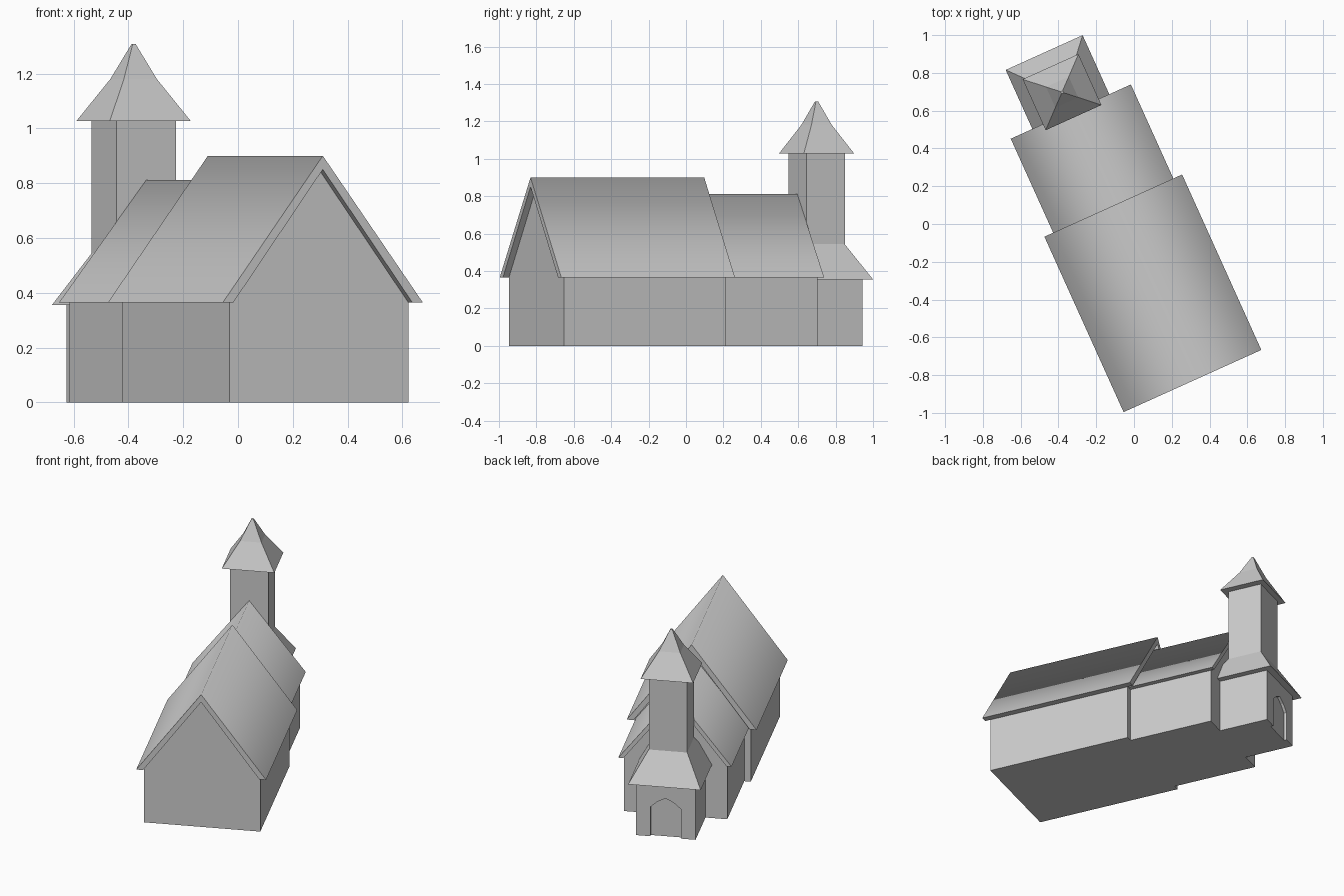
import bpy, bmesh, math

if "Cube" in bpy.data.objects:
    bpy.data.objects.remove(bpy.data.objects["Cube"])

ANGLE = math.radians(24.3)   # whole building is turned about z
CX = -0.06                   # building centreline in its own frame
TY = 0.793                   # tower centre along the building


def finish(name, bm, smooth_edge=None):
    """Turn a bmesh into a rotated object; smooth_edge picks edges left soft."""
    bmesh.ops.recalc_face_normals(bm, faces=bm.faces)
    if smooth_edge:
        for f in bm.faces:
            f.smooth = True
        for e in bm.edges:
            e.smooth = smooth_edge(e)
    mesh = bpy.data.meshes.new(name)
    bm.to_mesh(mesh)
    bm.free()
    ob = bpy.data.objects.new(name, mesh)
    ob.rotation_euler.z = ANGLE
    bpy.context.collection.objects.link(ob)
    return ob


def extrude(name, profile, y0, y1, smooth_edge=None):
    """Extrude an (x, z) profile along the building from y0 to y1."""
    bm = bmesh.new()
    face = bm.faces.new([bm.verts.new((CX + x, y0, z)) for x, z in profile])
    moved = bmesh.ops.extrude_face_region(bm, geom=[face])["geom"]
    bm.faces.ensure_lookup_table()
    verts = [g for g in moved if isinstance(g, bmesh.types.BMVert)]
    bmesh.ops.translate(bm, verts=verts, vec=(0, y1 - y0, 0))
    if face.is_valid and len(bm.faces) == len(profile) + 1:
        bm.faces.new([v for v in face.verts])
    return finish(name, bm, smooth_edge)


def stack(name, levels):
    """Loft rectangles (half x, half y, z) around the tower axis, capped."""
    bm = bmesh.new()
    rings = [[bm.verts.new((CX + sx * a, TY + sy * b, z))
              for sx, sy in ((-1, -1), (1, -1), (1, 1), (-1, 1))]
             for a, b, z in levels]
    for lo, hi in zip(rings, rings[1:]):
        for i in range(4):
            j = (i + 1) % 4
            bm.faces.new((lo[i], lo[j], hi[j], hi[i]))
    bm.faces.new(rings[0])
    bm.faces.new(rings[-1])
    return finish(name, bm)


def hall(name, half, inner, eave, peak, inner_peak, walls, roof):
    """Gabled hall: pentagon walls and an overhanging chevron roof."""
    extrude(name + "_walls", [(-inner, 0), (inner, 0), (inner, eave),
                              (0, inner_peak), (-inner, eave)], *walls)
    # only the outer ridge is shaded soft
    ridge = lambda e: all(v.co.z > peak - 0.005 for v in e.verts)
    extrude(name + "_roof", [(-half, eave), (0, peak), (half, eave),
                             (inner, eave), (0, inner_peak), (-inner, eave)],
            *roof, smooth_edge=ridge)


# Main hall and lower rear hall
hall("nave", 0.40, 0.358, 0.365, 0.90, 0.85, (-0.85, 0.10), (-0.885, 0.134))
hall("rear_hall", 0.349, 0.318, 0.365, 0.812, 0.77, (0.09, 0.655), (0.09, 0.68))

# Entrance block with skirt roof, tower and spire
ENTRY = 0.98
porch = extrude("entrance_walls", [(-0.184, 0), (0.184, 0), (0.184, 0.357),
                                   (-0.184, 0.357)], 0.62, ENTRY)
stack("skirt_roof", [(0.2235, 0.23, 0.355), (0.1185, 0.112, 0.543)])
stack("tower", [(0.1185, 0.112, 0.36), (0.1185, 0.112, 1.03)])
stack("spire", [(0.162, 0.148, 1.027), (0.066, 0.06, 1.18), (0.006, 0.006, 1.307)])

# Recessed pointed doorway
cutter = extrude("door_cutter", [(-0.095, -0.05), (0.095, -0.05), (0.095, 0.195),
                                 (0.05, 0.235), (0, 0.26), (-0.05, 0.235),
                                 (-0.095, 0.195)], ENTRY - 0.018, ENTRY + 0.1)
cutter.hide_render = True
cutter.display_type = 'WIRE'
mod = porch.modifiers.new("doorway", 'BOOLEAN')
mod.operation = 'DIFFERENCE'
mod.object = cutter
